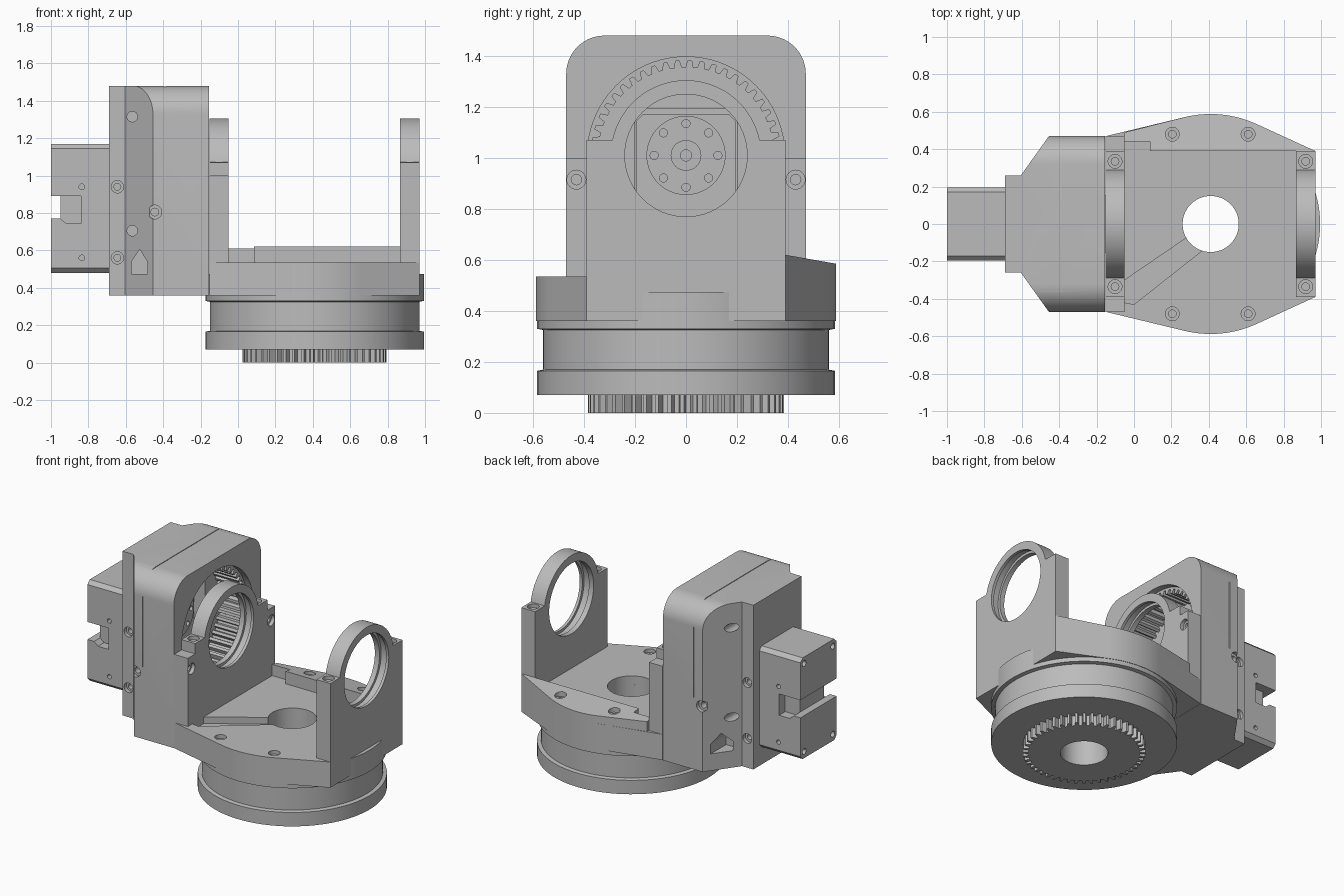
import bpy
import bmesh
from math import sin, cos, radians, pi
from mathutils import Vector

if "Cube" in bpy.data.objects:
    bpy.data.objects.remove(bpy.data.objects["Cube"])

gray = bpy.data.materials.new("light_gray")
gray.use_nodes = True
COLOR = (0.5, 0.5, 0.5, 1)
gray.diffuse_color = COLOR
gray.node_tree.nodes["Principled BSDF"].inputs["Base Color"].default_value = COLOR

CX = 0.41     # turntable axis
HZ = 1.01     # height of the tilt axis
SIDES = (-1, 1)


def add(name, bm):
    bmesh.ops.recalc_face_normals(bm, faces=bm.faces)
    mesh = bpy.data.meshes.new(name)
    bm.to_mesh(mesh)
    bm.free()
    mesh.materials.append(gray)
    ob = bpy.data.objects.new(name, mesh)
    bpy.context.collection.objects.link(ob)
    return ob


def prism(name, pts, lo, hi, axis="z"):
    """Extrude a 2D outline along an axis (x: y,z  y: x,z  z: x,y)."""
    place = {"x": lambda a, b, h: (h, a, b),
             "y": lambda a, b, h: (a, h, b),
             "z": lambda a, b, h: (a, b, h)}[axis]
    bm = bmesh.new()
    ends = [[bm.verts.new(place(a, b, h)) for a, b in pts] for h in (lo, hi)]
    bm.faces.new(ends[0])
    bm.faces.new(ends[1])
    n = len(pts)
    for i in range(n):
        j = (i + 1) % n
        bm.faces.new((ends[0][i], ends[0][j], ends[1][j], ends[1][i]))
    return add(name, bm)


def box(name, x, y, z):
    return prism(name, [(x[0], y[0]), (x[1], y[0]), (x[1], y[1]), (x[0], y[1])], *z)


def arc(c, r, a0, a1, n):
    return [(c[0] + r * cos(radians(a0 + (a1 - a0) * i / n)),
             c[1] + r * sin(radians(a0 + (a1 - a0) * i / n))) for i in range(n + 1)]


def circle(c, r, n=64):
    return arc(c, r, 0, 360, n)[:-1]


def rod(c, r, lo, hi, axis, n=64):
    return prism("rod", circle(c, r, n), lo, hi, axis)


def gear(c, root, tip, teeth):
    pts = []
    for i in range(teeth):
        for t, r in ((0, root), (0.4, root), (0.55, tip), (0.85, tip)):
            a = 2 * pi * (i + t) / teeth
            pts.append((c[0] + r * cos(a), c[1] + r * sin(a)))
    return pts


def screw(c, surface, inward, axis, r=0.037):
    """Counterbored screw hole cutters."""
    out = surface - inward * 0.1
    ends = (surface + inward * 0.025, surface + inward * 0.09)
    return [rod(c, q, min(out, e), max(out, e), axis, 24) for q, e in zip((r, r * 0.55), ends)]


def combine(ob, others, op="DIFFERENCE"):
    """Apply booleans and discard the helper solids."""
    for other in others:
        other.hide_render = True
        mod = ob.modifiers.new("bool", "BOOLEAN")
        mod.operation, mod.object, mod.solver = op, other, "EXACT"
    dg = bpy.context.evaluated_depsgraph_get()
    mesh = bpy.data.meshes.new_from_object(ob.evaluated_get(dg))
    ob.modifiers.clear()
    ob.data = mesh
    for other in others:
        bpy.data.objects.remove(other)
    return ob


# Turntable base: lathed body with a waist, and a drive gear underneath
profile = [(0.15, 0.07), (0.585, 0.07), (0.585, 0.165), (0.56, 0.17),
           (0.56, 0.325), (0.585, 0.33), (0.585, 0.475), (0.15, 0.475)]
bm = bmesh.new()
N = 96
rings = [[bm.verts.new((CX + r * cos(2 * pi * i / N), r * sin(2 * pi * i / N), z))
          for r, z in profile] for i in range(N)]
for i in range(N):
    a, b = rings[i], rings[(i + 1) % N]
    for k in range(len(profile)):
        m = (k + 1) % len(profile)
        bm.faces.new((a[k], a[m], b[m], b[k]))
add("turntable_body", bm)
drive = prism("drive_gear", gear((CX, 0), 0.35, 0.385, 48), 0, 0.08)
combine(drive, [rod((CX, 0), 0.15, -0.1, 0.2, "z")])

# Platform plate with centre hole, cable channel and screw holes
upper = [(-0.15, 0.47)] + arc((CX, 0), 0.588, 104, 65, 20) + [(0.97, 0.39)]
outline = upper + [(x, -y) for x, y in reversed(upper)]
platform = prism("platform", outline, 0.36, 0.535)
channel = [(0.36, -0.02), (-0.05, -0.3), (-0.05, -0.42), (0.0, -0.43), (0.43, -0.09)]
cutters = [rod((CX, 0), 0.15, 0.2, 0.8, "z"), prism("channel", channel, 0.49, 0.7)]
for x in (0.205, 0.61):
    cutters += screw((x, -0.48), 0.535, -1, "z")
combine(platform, cutters)

# Raised rear flange, its top sloping outwards
flange = prism("rear_flange", [(-0.05, 0.39), (-0.05, 0.49)] + upper[1:], 0.5, 0.62)
for v in flange.data.vertices:
    if v.co.z > 0.6:
        v.co.z = 0.62 - 0.175 * (v.co.y - 0.39)
cutters = [box("notch", (-0.1, 0.085), (0.3, 0.44), (0.535, 0.8))]
for x in (0.205, 0.61):
    cutters += screw((x, 0.48), 0.603, -1, "z")
combine(flange, cutters)


# Yoke arms: upright plates topped by bearing rings
def yoke_arm(name, x0, x1, shoulders):
    plate = [(-0.39, 0.36), (0.39, 0.36), (0.39, 1.07)]
    plate += arc((0, HZ), 0.295, 12, 168, 40) + [(-0.39, 1.07)]
    arm = prism(name, plate, x0, x1, "x")
    if shoulders:
        wide = [(-0.47, 0.36), (0.47, 0.36), (0.47, 1.0), (-0.47, 1.0)]
        combine(arm, [prism("wide", wide, x0, x1, "x")], "UNION")
    cuts = [rod((0, HZ), 0.24, x0 - 0.1, x1 + 0.1, "x"),
            rod((0, HZ), 0.258, x0 + 0.035, x1 - 0.02, "x")]
    for s in SIDES:
        cuts += screw(((x0 + x1) / 2, s * 0.335), 1.07, -1, "z")
        if shoulders:
            cuts += screw((s * 0.43, 0.915), x1, -1, "x")
    return combine(arm, cuts)


yoke_arm("left_yoke_arm", 0.865, 0.97, False)
yoke_arm("right_yoke_arm", -0.153, -0.05, True)

# Gearbox housing: tapered plan crossed with a round-shouldered elevation
half = [(-0.155, 0.47), (-0.455, 0.47), (-0.605, 0.26), (-0.69, 0.26)]
housing = prism("gearbox_housing", half + [(x, -y) for x, y in reversed(half)], 0.36, 1.48)
shape = [(-0.47, 0.3), (0.47, 0.3)] + arc((0.32, 1.33), 0.15, 0, 90, 14)
shape += arc((-0.32, 1.33), 0.15, 90, 180, 14)
combine(housing, [prism("shape", shape, -0.8, 0, "x")], "INTERSECT")
cutters = [
    rod((0, HZ), 0.387, -0.2, -0.1, "x", 96),
    prism("ring_teeth", gear((0, HZ), 0.345, 0.372, 48), -0.39, -0.19, "x"),
    box("motor_bay", (-0.5, -0.38), (-0.2, 0.2), (0.7, 1.195)),
    box("top_seam", (-0.392, -0.387), (-0.5, 0.5), (1.474, 1.6)),
]
window = [(-0.57, 0.475), (-0.485, 0.475), (-0.485, 0.54), (-0.525, 0.605), (-0.57, 0.54)]
for s in SIDES:
    def span(a, b):
        return sorted((s * a, s * b))
    cutters.append(box("side_seam", (-0.392, -0.387), span(0.465, 0.6), (0.85, 1.33)))
    cutters.append(prism("window", window, *span(0.26, 0.7), "y"))
    for z in (0.705, 1.315):
        cutters.append(rod((-0.565, z), 0.028, *span(0.2, 0.7), "y", 24))
    for z in (0.56, 0.94):
        cutters += screw((-0.645, z), s * 0.26, -s, "y", 0.033)
    cutters += screw((-0.445, 0.805), s * 0.47, -s, "y")
combine(housing, cutters)

# Servo motor: chamfered block with a connector notch
edge = [(-0.195, 0.505), (-0.17, 0.48), (0.17, 0.48), (0.195, 0.505),
        (0.195, 1.145), (0.17, 1.17), (-0.17, 1.17), (-0.195, 1.145)]
motor = prism("servo_motor", edge, -1, -0.47, "x")
cutters = [box("slot", (-1.1, -0.95), (-0.4, 0.4), (0.77, 0.89))]
for s in SIDES:
    pocket = [(-1.1, 0.77), (-0.95, 0.77), (-0.92, 0.745), (-0.84, 0.745),
              (-0.84, 0.89), (-1.1, 0.89)]
    cutters.append(prism("pocket", pocket, *sorted((s * 0.13, s * 0.4)), "y"))
    for z in (0.56, 0.94):
        cutters.append(rod((-0.835, z), 0.015, *sorted((s * 0.15, s * 0.3)), "y", 16))
    for z in (0.525, 1.125):
        cutters.append(rod((s * 0.155, z), 0.02, -1.1, -0.96, "x", 16))
combine(motor, cutters)

# Output horn on the motor face
horn = rod((0, HZ), 0.155, -0.48, -0.44, "x")
horn.name = "output_horn"
combine(horn, [rod(p, 0.016, -0.46, -0.4, "x", 16) for p in circle((0, HZ), 0.125, 8)])
boss = rod((0, HZ), 0.06, -0.45, -0.43, "x", 32)
boss.name = "horn_boss"
combine(boss, [rod((0, HZ), 0.022, -0.445, -0.4, "x", 16)])

# Smooth the round walls, keep edges sharp
bpy.ops.object.select_all(action="DESELECT")
for ob in bpy.context.collection.objects:
    if ob.type == "MESH" and gray.name in ob.data.materials:
        ob.select_set(True)
        bpy.context.view_layer.objects.active = ob
bpy.ops.object.shade_smooth_by_angle(angle=radians(20))
